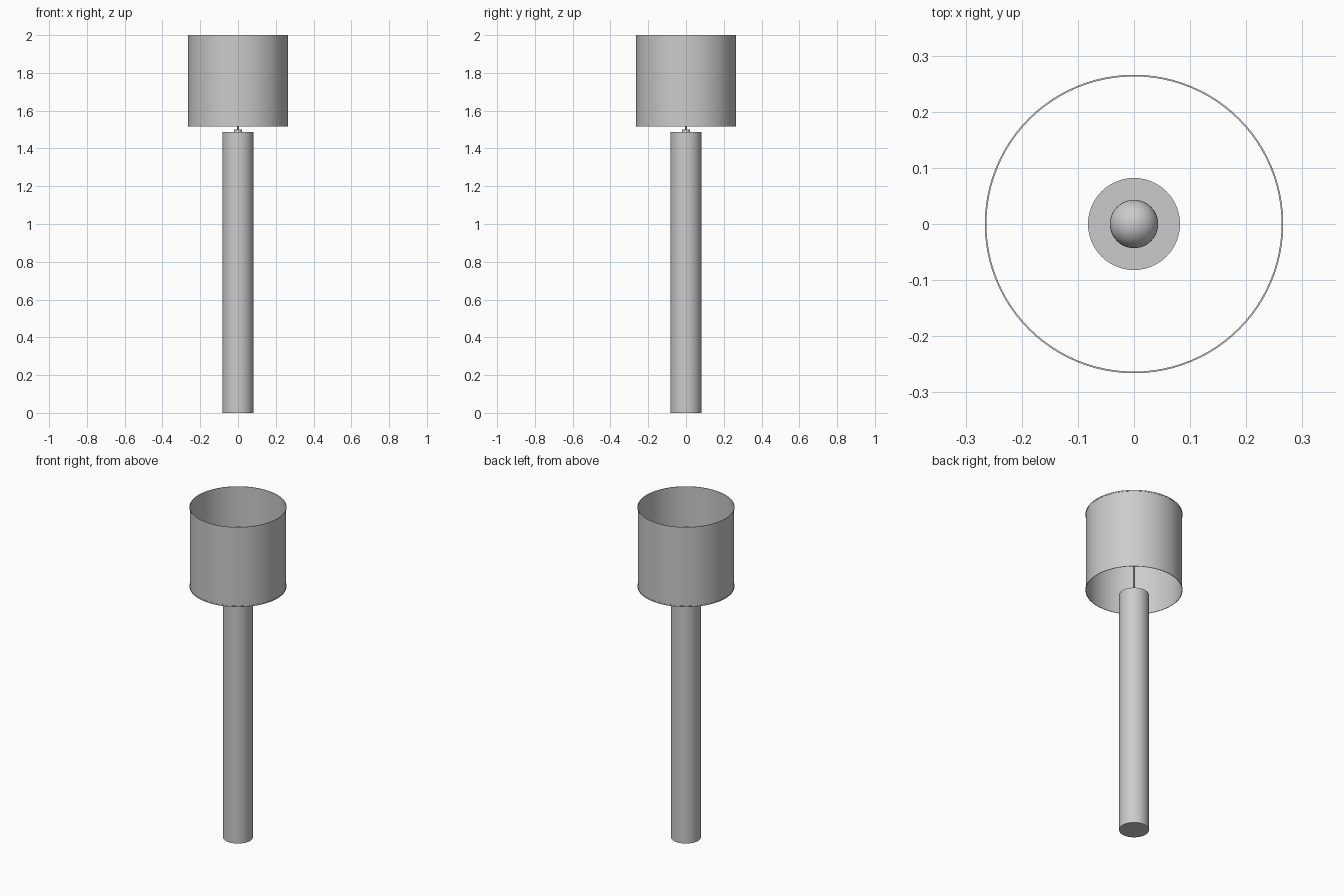
import bpy, bmesh, math

if "Cube" in bpy.data.objects:
    bpy.data.objects.remove(bpy.data.objects["Cube"])


def lathe(name, profile, closed=False, segments=64):
    """Revolve an (r, z) profile around the z axis; r = 0 ends become poles."""
    bm = bmesh.new()
    verts = [bm.verts.new((r, 0, z)) for r, z in profile]
    edges = [bm.edges.new(p) for p in zip(verts, verts[1:])]
    if closed:
        edges.append(bm.edges.new((verts[-1], verts[0])))
    bmesh.ops.spin(bm, geom=verts + edges, cent=(0, 0, 0), axis=(0, 0, 1),
                   angle=math.tau, steps=segments, use_merge=True)
    bmesh.ops.remove_doubles(bm, verts=bm.verts, dist=1e-5)
    bmesh.ops.recalc_face_normals(bm, faces=bm.faces)
    mesh = bpy.data.meshes.new(name)
    bm.to_mesh(mesh)
    bm.free()
    obj = bpy.data.objects.new(name, mesh)
    bpy.context.collection.objects.link(obj)
    bpy.ops.object.select_all(action='DESELECT')
    obj.select_set(True)
    bpy.context.view_layer.objects.active = obj
    bpy.ops.object.shade_smooth_by_angle(angle=math.radians(35))
    return obj


def rod(name, radius, z0, z1, segments=64):
    return lathe(name, [(0, z0), (radius, z0), (radius, z1), (0, z1)],
                 segments=segments)


# Solid column, collar on its top, and the thin stem up to the bulb
rod("column", 0.082, 0, 1.487)
rod("collar", 0.022, 1.487, 1.5, 32)
rod("stem", 0.005, 1.5, 1.80, 16)

# Round bulb inside the shade
bulb_r, bulb_z = 0.043, 1.835
lathe("bulb", [(bulb_r * math.sin(math.pi * i / 24),
                bulb_z - bulb_r * math.cos(math.pi * i / 24))
               for i in range(25)], segments=48)

# Thin open drum shade with a fine hem at both rims
lathe("shade", [(0.263, 1.517), (0.266, 1.517), (0.266, 1.524), (0.2645, 1.524),
                (0.2645, 1.993), (0.266, 1.993), (0.266, 2.0), (0.263, 2.0)],
      closed=True, segments=96)
